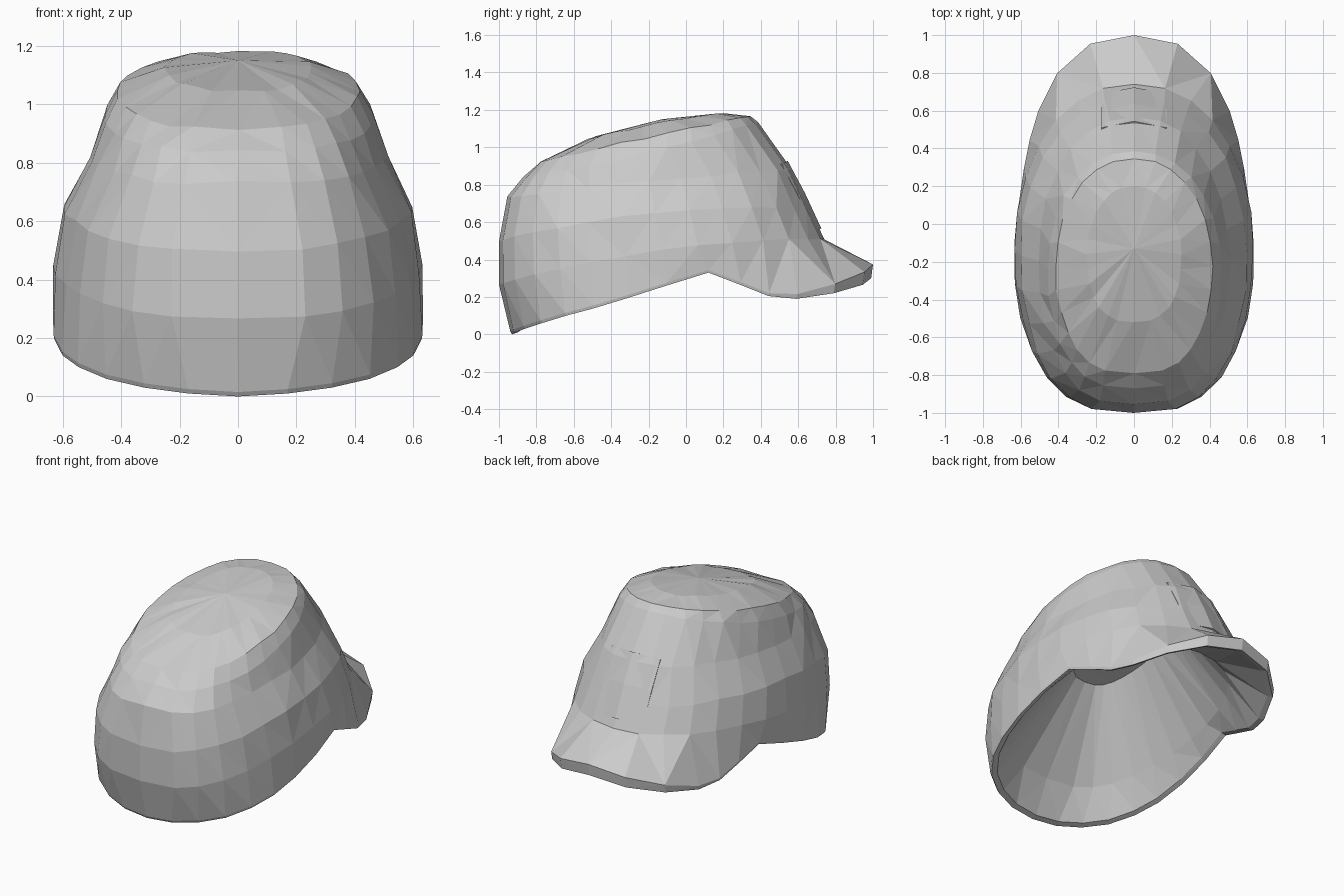
import bpy, bmesh, math, random

random.seed(4)
if "Cube" in bpy.data.objects:
    bpy.data.objects.remove(bpy.data.objects["Cube"], do_unlink=True)

# One plain grey material
grey = bpy.data.materials.new("plain grey")
grey.use_nodes = True
colour = (0.6, 0.6, 0.6, 1)
grey.diffuse_color = colour
grey.node_tree.nodes["Principled BSDF"].inputs["Base Color"].default_value = colour

STEPS = 14  # segments along half a ring, from back of the head to brim


def make_object(name, bm):
    bmesh.ops.recalc_face_normals(bm, faces=bm.faces[:])
    mesh = bpy.data.meshes.new(name)
    bm.to_mesh(mesh)
    bm.free()
    mesh.materials.append(grey)
    obj = bpy.data.objects.new(name, mesh)
    bpy.context.collection.objects.link(obj)
    return obj


def full_loop(half):
    """Close a half ring by mirroring it across x = 0."""
    return half + [(-x, y, z) for x, y, z in half[-2:0:-1]]


def ring(y_back, y_front, width, z_back, z_side, z_front, jitter=0.0):
    """Tilted ring, squarer at the back than at the brim end."""
    half = []
    mid, reach = (y_back + y_front) / 2, (y_front - y_back) / 2
    for i in range(STEPS + 1):
        t = math.pi * i / STEPS
        c, s = -math.cos(t), max(0.0, math.sin(t))
        x = width * s ** (0.67 if c < 0 else 0.9)
        z = z_side + (z_front - z_back) / 2 * c + ((z_front + z_back) / 2 - z_side) * c * c
        half.append((x, mid + reach * c, z))
    return [(x + random.uniform(-jitter, jitter), y, z + random.uniform(-jitter, jitter))
            for x, y, z in full_loop(half)]


def bridge(bm, a, b):
    n = len(a)
    for i in range(n):
        j = (i + 1) % n
        bm.faces.new((a[i], a[j], b[j], b[i]))


# Lower edge: dips at the back, notches at the sides, flares into the brim
rim = [(0, -.93, 0), (.17, -.915, .01), (.32, -.86, .03), (.45, -.77, .06),
       (.545, -.64, .1), (.6, -.49, .14), (.628, -.31, .195), (.63, -.1, .262),
       (.605, .12, .33), (.58, .29, .265), (.55, .44, .205), (.505, .59, .19),
       (.405, .79, .22), (.23, .945, .265), (0, .99, .3)]
# Upper edge of the brim and inner edge of the lip
rolled = [(x * 1.005, y * 1.01, z + .015 + .06 * max(0, (y - .5) / .5)) for x, y, z in rim]
lip = [(x * .955, y * .965, z + .012) for x, y, z in rim]

shell_rings = [
    full_loop(lip),
    full_loop(rim),
    full_loop(rolled),
    ring(-1.0, .74, .633, .27, .45, .51, .004),
    ring(-1.0, .665, .60, .50, .65, .66, .007),
    ring(-.955, .565, .51, .73, .82, .88, .008),
    ring(-.87, .385, .458, .84, .965, 1.135, .006),
    ring(-.79, .345, .415, .915, 1.05, 1.165, .006),
    ring(-.52, .20, .25, 1.045, 1.125, 1.18, .006),
]

# Cap shell with a coarse hollow inside
bm = bmesh.new()
loops = [[bm.verts.new(p) for p in r] for r in shell_rings]
for a, b in zip(loops, loops[1:]):
    bridge(bm, a, b)
crown = bm.verts.new((0, -.13, 1.15))
top = loops[-1]
for i in range(len(top)):
    bm.faces.new((top[i], top[(i + 1) % len(top)], crown))
inner = [bm.verts.new(p) for p in ring(-.80, .61, .52, .22, .37, .45)]
ceiling = [bm.verts.new(p) for p in ring(-.45, .28, .2, .72, .80, .86)]
bridge(bm, inner, loops[0])
bridge(bm, ceiling, inner)
bm.faces.new(ceiling)
bmesh.ops.triangulate(bm, faces=bm.faces[:], quad_method='SHORT_EDGE')
make_object("cap_shell", bm)

# Raised badge plate on the face of the dome above the brim
bm = bmesh.new()
rows = [(.710, .56), (.622, .75), (.531, .92)]
grid = [[bm.verts.new((x, y - 1.2 * x * x, z - .5 * x * x)) for x in (-.17, 0, .17)]
        for y, z in rows]
for r in range(2):
    for c in range(2):
        bm.faces.new((grid[r][c], grid[r][c + 1], grid[r + 1][c + 1], grid[r + 1][c]))
plate = make_object("badge_plate", bm)
thick = plate.modifiers.new("thickness", 'SOLIDIFY')
thick.thickness = 0.03
thick.offset = 0
